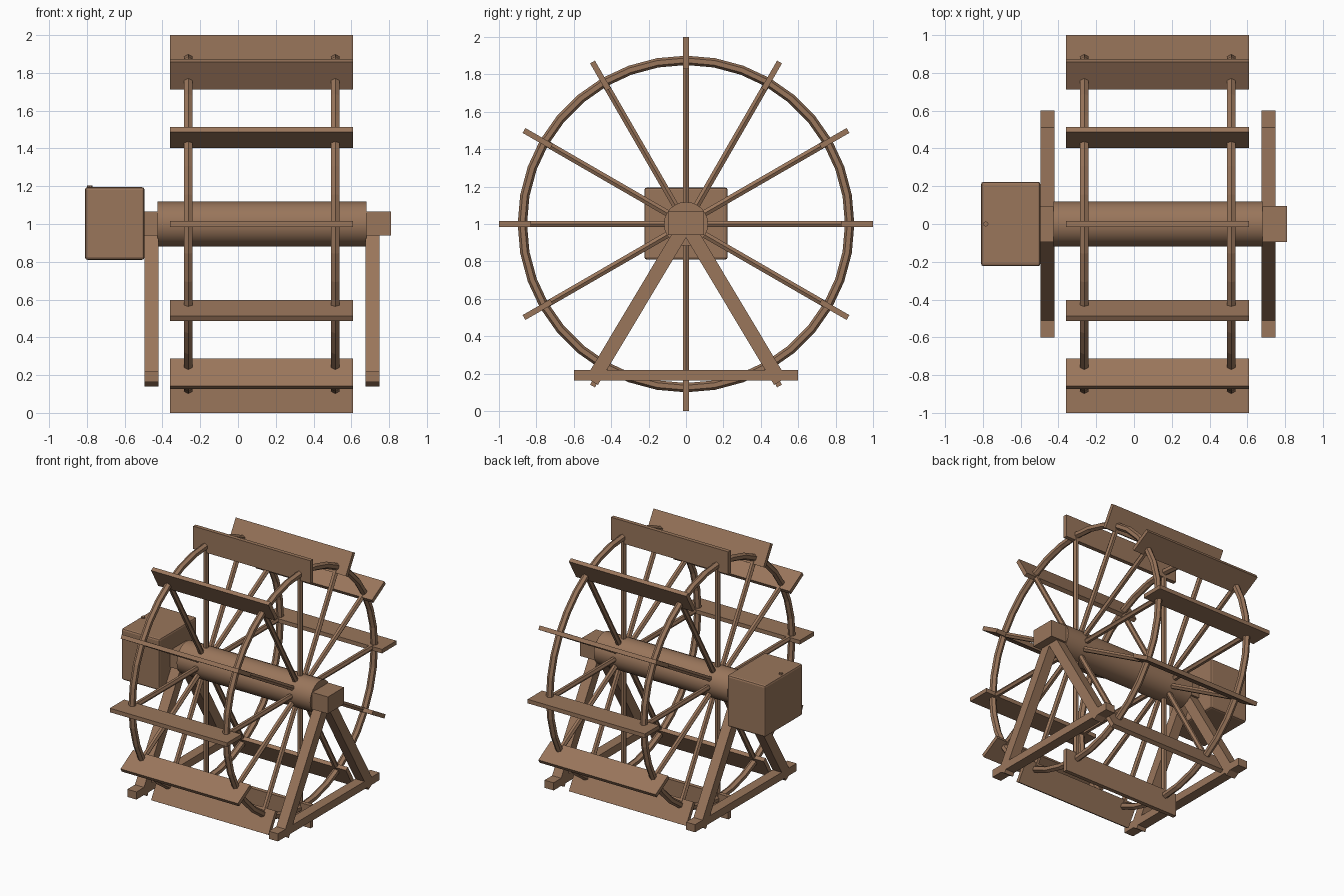
import bpy, bmesh, math
from mathutils import Matrix, Vector

if "Cube" in bpy.data.objects:
    bpy.data.objects.remove(bpy.data.objects["Cube"])

wood = bpy.data.materials.new("brown_wood")
wood.diffuse_color = (0.32, 0.18, 0.105, 1)
wood.use_nodes = True
wood.node_tree.nodes["Principled BSDF"].inputs["Base Color"].default_value = wood.diffuse_color
HUB = Vector((0, 0, 1))


def finish(name, bm, smooth=False):
    bmesh.ops.recalc_face_normals(bm, faces=bm.faces)
    me = bpy.data.meshes.new(name)
    bm.to_mesh(me)
    bm.free()
    me.materials.append(wood)
    ob = bpy.data.objects.new(name, me)
    bpy.context.collection.objects.link(ob)
    if smooth:
        bpy.context.view_layer.objects.active = ob
        ob.select_set(True)
        bpy.ops.object.shade_smooth_by_angle(angle=math.radians(35))
        ob.select_set(False)
    return ob


def box(name, lo, hi, turn=0.0, pivot=HUB):
    """Box between two corners, turned about x around the pivot."""
    lo, hi = Vector(lo), Vector(hi)
    bm = bmesh.new()
    bmesh.ops.create_cube(bm, size=1)
    bmesh.ops.scale(bm, vec=hi - lo, verts=bm.verts)
    bmesh.ops.translate(bm, vec=(lo + hi) / 2, verts=bm.verts)
    bmesh.ops.rotate(bm, cent=pivot, matrix=Matrix.Rotation(turn, 3, 'X'), verts=bm.verts)
    return finish(name, bm)


def rod(name, radius, depth, sides, matrix, smooth=False):
    bm = bmesh.new()
    bmesh.ops.create_cone(bm, cap_ends=True, segments=sides, radius1=radius,
                          radius2=radius, depth=depth, matrix=matrix)
    return finish(name, bm, smooth)


# Axle drum
rod("axle", 0.118, 1.105, 24,
    Matrix.Translation((0.1275, 0, 1)) @ Matrix.Rotation(math.pi / 2, 4, 'Y'), True)

# Paddles
for i in range(12):
    box("paddle", (-0.36, -0.015, 1.83), (0.61, 0.015, 2.0), i * math.tau / 12)

# Two wheels: hexagonal rim and spokes
for x in (-0.263, 0.515):
    bm = bmesh.new()
    n, m = 36, 6
    rings = []
    for i in range(n):
        a = math.tau * i / n
        ring = []
        for j in range(m):
            b = math.tau * j / m
            r = 0.875 + 0.025 * math.cos(b)
            ring.append(bm.verts.new((x + 0.025 * math.sin(b),
                                      r * math.cos(a), 1 + r * math.sin(a))))
        rings.append(ring)
    for i in range(n):
        p, q = rings[i], rings[(i + 1) % n]
        for j in range(m):
            k = (j + 1) % m
            bm.faces.new((p[j], q[j], q[k], p[k]))
    finish("wheel_rim", bm)
    for i in range(12):
        rod("spoke", 0.02, 0.82, 6,
            Matrix.Translation((x, 0, 1)) @ Matrix.Rotation(i * math.tau / 12, 4, 'X')
            @ Matrix.Translation((0, 0, 0.455)) @ Matrix.Rotation(math.pi / 2, 4, 'Z'))

# Support frames: bearing block, two sloping legs, foot beam
for x0, x1, b0, b1 in ((-0.495, -0.42, -0.555, -0.425), (0.675, 0.75, 0.68, 0.81)):
    box("bearing_block", (b0, -0.095, 0.94), (b1, 0.095, 1.066))
    for s in (-1, 1):
        box("leg", (x0, -0.0375, 0.02), (x1, 0.0375, 1.0), s * math.radians(30.9))
    box("foot_beam", (x0, -0.6, 0.163), (x1, 0.6, 0.22))

# Gearbox with softened edges and a small plug on top
gear = box("gearbox", (-0.81, -0.223, 0.81), (-0.495, 0.223, 1.195))
bev = gear.modifiers.new("soft_edges", 'BEVEL')
bev.width = 0.014
bev.segments = 2
rod("gearbox_plug", 0.014, 0.03, 8, Matrix.Translation((-0.785, 0, 1.19)))
